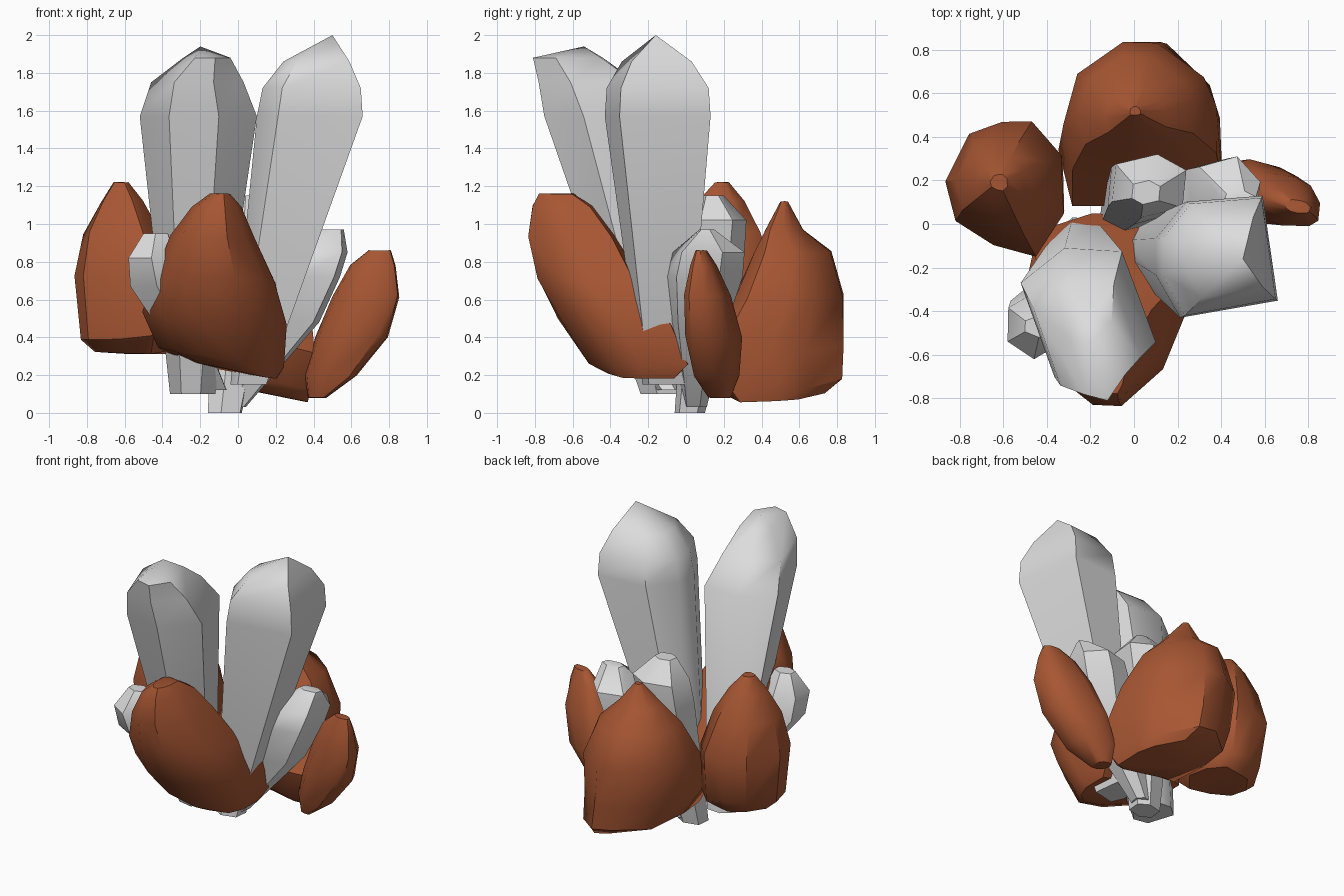
import bpy, bmesh, math, random

random.seed(4)


def material(name, rgb):
    m = bpy.data.materials.new(name)
    m.diffuse_color = (*rgb, 1)
    return m


CRYSTAL = material("pale_grey_crystal", (0.72, 0.72, 0.72))
ROCK = material("rust_brown_rock", (0.385, 0.093, 0.033))


def outline(sides, phase=0.0, power=1.0, jitter=0.0):
    """Unit polygon, rescaled so that it exactly fills -1..1 on both axes."""
    pts = []
    for i in range(sides):
        a = phase + math.tau * (i + random.uniform(-jitter, jitter)) / sides
        c, s = math.cos(a), math.sin(a)
        pts.append((math.copysign(abs(c) ** power, c), math.copysign(abs(s) ** power, s)))
    lo = [min(p[k] for p in pts) for k in (0, 1)]
    hi = [max(p[k] for p in pts) for k in (0, 1)]
    return [tuple(2 * (p[k] - lo[k]) / (hi[k] - lo[k]) - 1 for k in (0, 1)) for p in pts]


def loft(name, mat, plan, slices, rough=0.0, skew=0.0, tilt=0.0, angle=38):
    """Skin horizontal slices (z, xmin, xmax, ymin, ymax) of one plan into a solid.
    tilt slopes the underside along x and fades out by the third slice."""
    bm = bmesh.new()
    n = len(plan)
    rings = []
    for level, (z, x0, x1, y0, y1) in enumerate(slices):
        rx, ry = (x1 - x0) / 2, (y1 - y0) / 2
        slope = tilt * max(0, 1 - level / 3)
        ring = []
        for u, v in plan:
            k = 1 - random.uniform(0, rough)
            w = (v * (1 - abs(skew)) + skew * u) * k
            dz = random.uniform(-rough, rough) * min(rx, ry) + slope * rx * u
            ring.append(bm.verts.new(((x0 + x1) / 2 + rx * u * k, (y0 + y1) / 2 + ry * w,
                                      max(z + dz, 0))))
        rings.append(ring)
    for a, b in zip(rings, rings[1:]):
        for i in range(n):
            j = (i + 1) % n
            bm.faces.new((a[i], a[j], b[j], b[i]))
    bm.faces.new(rings[0][::-1])
    bm.faces.new(rings[-1])
    bmesh.ops.remove_doubles(bm, verts=bm.verts, dist=0.002)
    bmesh.ops.recalc_face_normals(bm, faces=bm.faces)
    me = bpy.data.meshes.new(name)
    bm.to_mesh(me)
    bm.free()
    me.materials.append(mat)
    ob = bpy.data.objects.new(name, me)
    bpy.context.collection.objects.link(ob)
    bpy.ops.object.select_all(action='DESELECT')
    ob.select_set(True)
    bpy.context.view_layer.objects.active = ob
    bpy.ops.object.shade_smooth_by_angle(angle=math.radians(angle))
    return ob


# Two tall crystals, flaring upwards to a faceted point
left_plan = [(-1, 0.5), (-0.5, -0.85), (0.35, -1), (1, -0.35), (0.5, 0.95), (-0.35, 1)]
loft("tall_crystal_left", CRYSTAL, left_plan, [
    (0.10, -0.36, -0.12, -0.24, 0.03),
    (1.57, -0.52, 0.10, -0.75, -0.11),
    (1.75, -0.46, 0.03, -0.78, -0.26),
    (1.88, -0.29, -0.04, -0.81, -0.44),
    (1.94, -0.20, -0.20, -0.54, -0.54)], angle=45)
right_plan = [(0.75, 1), (-0.5, 0.9), (-1, 0.3), (-1, -0.3), (-0.6, -1), (1, -0.72)]
loft("tall_crystal_right", CRYSTAL, right_plan, [
    (0.15, -0.04, 0.15, -0.23, 0.01),
    (1.57, 0.10, 0.66, -0.43, 0.13),
    (1.72, 0.13, 0.65, -0.42, 0.12),
    (1.86, 0.24, 0.59, -0.34, 0.03),
    (2.00, 0.50, 0.50, -0.16, -0.16)], angle=45)

# Three short crystals tucked between the rocks
loft("short_crystal_left", CRYSTAL, outline(6, 0.5), [
    (0.12, -0.20, -0.06, -0.16, -0.02),
    (0.67, -0.57, -0.28, -0.58, -0.28),
    (0.82, -0.58, -0.33, -0.62, -0.31),
    (0.95, -0.50, -0.37, -0.52, -0.42)])
loft("short_crystal_right", CRYSTAL, outline(6, 0.3, 0.8), [
    (0.03, -0.08, 0.04, -0.01, 0.11),
    (0.48, 0.10, 0.43, -0.08, 0.22),
    (0.72, 0.21, 0.54, -0.10, 0.30),
    (0.85, 0.27, 0.58, -0.07, 0.31),
    (0.97, 0.41, 0.56, 0.07, 0.15)])
loft("short_crystal_back", CRYSTAL, outline(6, 0.4, 0.75), [
    (0.00, -0.16, 0.02, -0.06, 0.10),
    (0.85, -0.12, 0.20, 0.00, 0.31),
    (1.02, -0.10, 0.24, 0.03, 0.32),
    (1.15, -0.01, 0.12, 0.09, 0.20)])

# Four craggy rocks around the base
rock = dict(rough=0.05, angle=40)
front_plan = [(1, 0.9), (1, 0), (0.8, -0.55), (0.35, -1), (-0.25, -1),
              (-0.75, -0.6), (-1, 0.1), (-0.9, 0.8), (-0.3, 1), (0.5, 1)]
loft("front_rock", ROCK, front_plan, [
    (0.22, -0.26, 0.21, -0.42, -0.04),
    (0.29, -0.43, 0.25, -0.52, 0.05),
    (0.50, -0.51, 0.26, -0.68, -0.04),
    (0.70, -0.46, 0.20, -0.79, -0.24),
    (0.93, -0.36, 0.09, -0.84, -0.36),
    (1.09, -0.25, 0.02, -0.82, -0.49),
    (1.16, -0.15, -0.04, -0.78, -0.59)], tilt=-0.2, **rock)
left_rock_plan = [(-1, 0.1), (-0.85, -0.5), (-0.2, -0.85), (0.5, -1), (1, -0.4),
                  (0.95, 0.5), (0.45, 1), (-0.05, 0.98), (-0.6, 0.8)]
loft("left_rock", ROCK, left_rock_plan, [
    (0.32, -0.76, -0.36, 0.00, 0.36),
    (0.40, -0.84, -0.31, -0.11, 0.44),
    (0.72, -0.87, -0.31, -0.15, 0.48),
    (0.95, -0.82, -0.40, -0.05, 0.40),
    (1.12, -0.73, -0.50, 0.06, 0.31),
    (1.22, -0.66, -0.58, 0.15, 0.23)], **rock)
back_plan = [(1, -0.75), (1, 0), (0.85, 0.45), (0.25, 1), (-0.2, 1),
             (-0.8, 0.5), (-1, -0.3), (-0.85, -1), (-0.2, -1), (0.6, -1)]
loft("back_rock", ROCK, back_plan, [
    (0.11, -0.10, 0.37, 0.22, 0.74),
    (0.18, -0.26, 0.40, 0.14, 0.83),
    (0.36, -0.35, 0.41, 0.07, 0.84),
    (0.62, -0.34, 0.38, 0.25, 0.84),
    (0.85, -0.27, 0.28, 0.36, 0.77),
    (0.97, -0.14, 0.15, 0.42, 0.62),
    (1.12, -0.02, 0.03, 0.50, 0.54)], tilt=-0.2, **rock)
loft("right_rock", ROCK, outline(11, 0.2, 0.8, 0.15), [
    (0.08, 0.37, 0.47, 0.10, 0.25),
    (0.20, 0.35, 0.63, 0.01, 0.31),
    (0.40, 0.41, 0.80, -0.05, 0.33),
    (0.62, 0.50, 0.86, -0.05, 0.27),
    (0.78, 0.59, 0.84, 0.00, 0.18),
    (0.86, 0.69, 0.81, 0.04, 0.12)], skew=-0.25, **rock)
